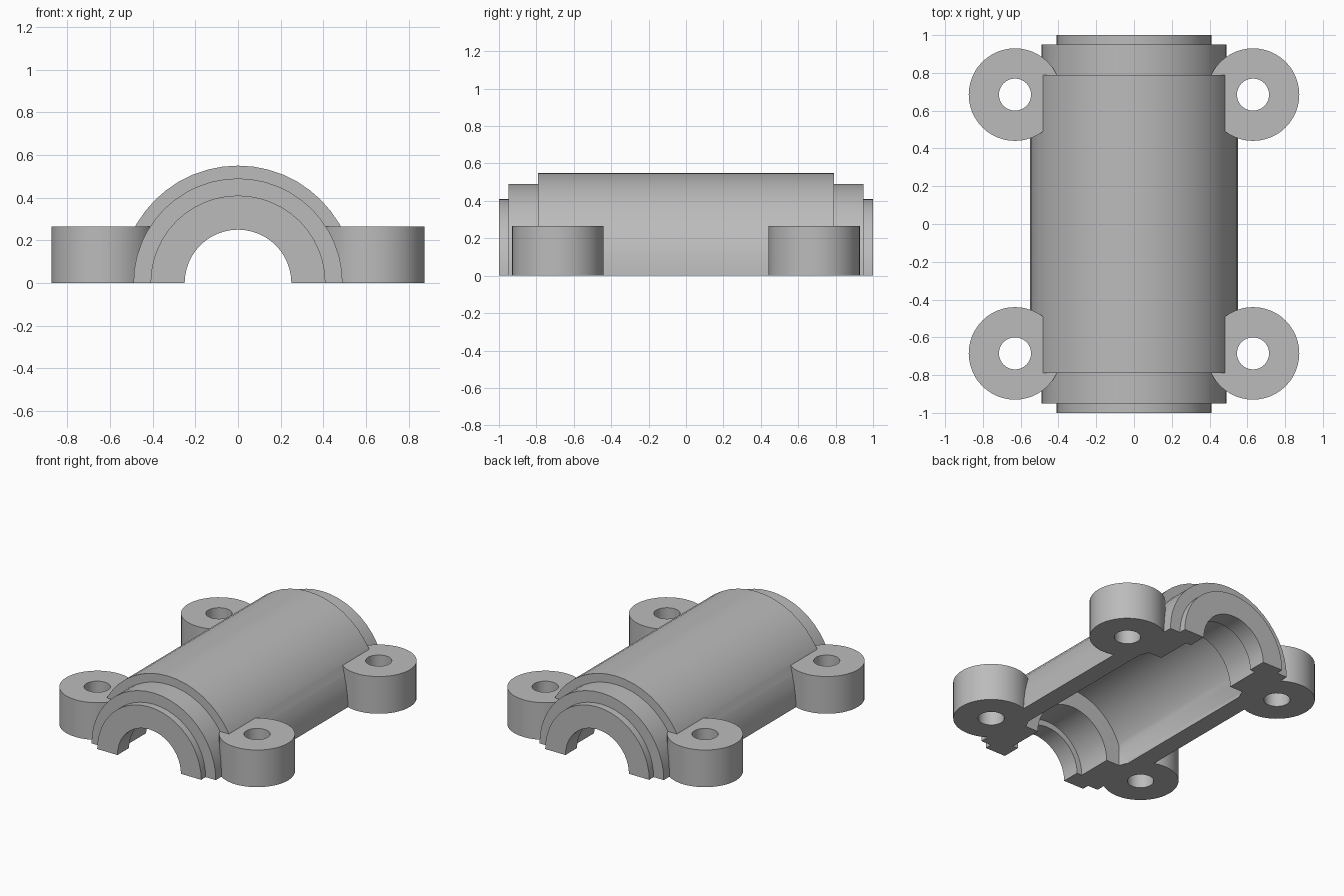
import bpy, bmesh, math
from mathutils import Matrix, Vector

old = bpy.data.objects.get("Cube")
if old:
    bpy.data.objects.remove(old, do_unlink=True)

# Single cast-metal colour
metal = bpy.data.materials.new("cast_grey")
metal.use_nodes = True
GREY = (0.5, 0.5, 0.5, 1)
metal.diffuse_color = GREY
metal.node_tree.nodes["Principled BSDF"].inputs["Base Color"].default_value = GREY


def add_object(name, bm):
    bmesh.ops.recalc_face_normals(bm, faces=bm.faces)
    mesh = bpy.data.meshes.new(name)
    bm.to_mesh(mesh)
    bm.free()
    mesh.materials.append(metal)
    obj = bpy.data.objects.new(name, mesh)
    bpy.context.collection.objects.link(obj)
    return obj


def half_turn(name, profile, segments):
    """Turn a closed (radius, y) section through the upper half circle."""
    bm = bmesh.new()
    rings = []
    for i in range(segments + 1):
        a = math.pi * i / segments
        rings.append([bm.verts.new((r * math.cos(a), y, r * math.sin(a)))
                      for r, y in profile])
    n = len(profile)
    for a, b in zip(rings, rings[1:]):
        for j in range(n):
            k = (j + 1) % n
            bm.faces.new((a[j], a[k], b[k], b[j]))
    bm.faces.new(rings[0])
    bm.faces.new(rings[-1])
    return add_object(name, bm)


def corner_cylinders(name, radius, z0, z1, segments):
    """Four upright cylinders mirrored about both centre lines."""
    bm = bmesh.new()
    for sx in (-1, 1):
        for sy in (-1, 1):
            place = Matrix.Translation((sx * 0.63, sy * 0.685, (z0 + z1) / 2))
            bmesh.ops.create_cone(bm, cap_ends=True, segments=segments,
                                  radius1=radius, radius2=radius,
                                  depth=z1 - z0, matrix=place)
    return add_object(name, bm)


def combine(target, tool, operation):
    mod = target.modifiers.new(operation.lower(), 'BOOLEAN')
    mod.operation = operation
    mod.solver = 'EXACT'
    mod.object = tool
    bpy.context.view_layer.objects.active = target
    bpy.ops.object.modifier_apply(modifier=mod.name)
    bpy.data.objects.remove(tool, do_unlink=True)


# Stepped half shell: outside steps, then end lip, seal groove and cavity
outside = [(0.55, 0.79), (0.49, 0.79), (0.49, 0.95), (0.41, 0.95), (0.41, 1)]
inside = [(0.25, 1), (0.25, 0.87), (0.29, 0.87), (0.29, 0.62), (0.42, 0.62)]
half = outside + inside
profile = half + [(r, -y) for r, y in reversed(half)]
housing = half_turn("bearing_housing", profile, 24)

# Bolt bosses joined to the shell, then drilled through
combine(housing, corner_cylinders("bolt_bosses", 0.245, 0, 0.265, 48), 'UNION')
combine(housing, corner_cylinders("bolt_holes", 0.085, -0.1, 0.4, 32), 'DIFFERENCE')

bpy.ops.object.select_all(action='DESELECT')
housing.select_set(True)
bpy.context.view_layer.objects.active = housing
bpy.ops.object.shade_smooth_by_angle(angle=math.radians(30))
